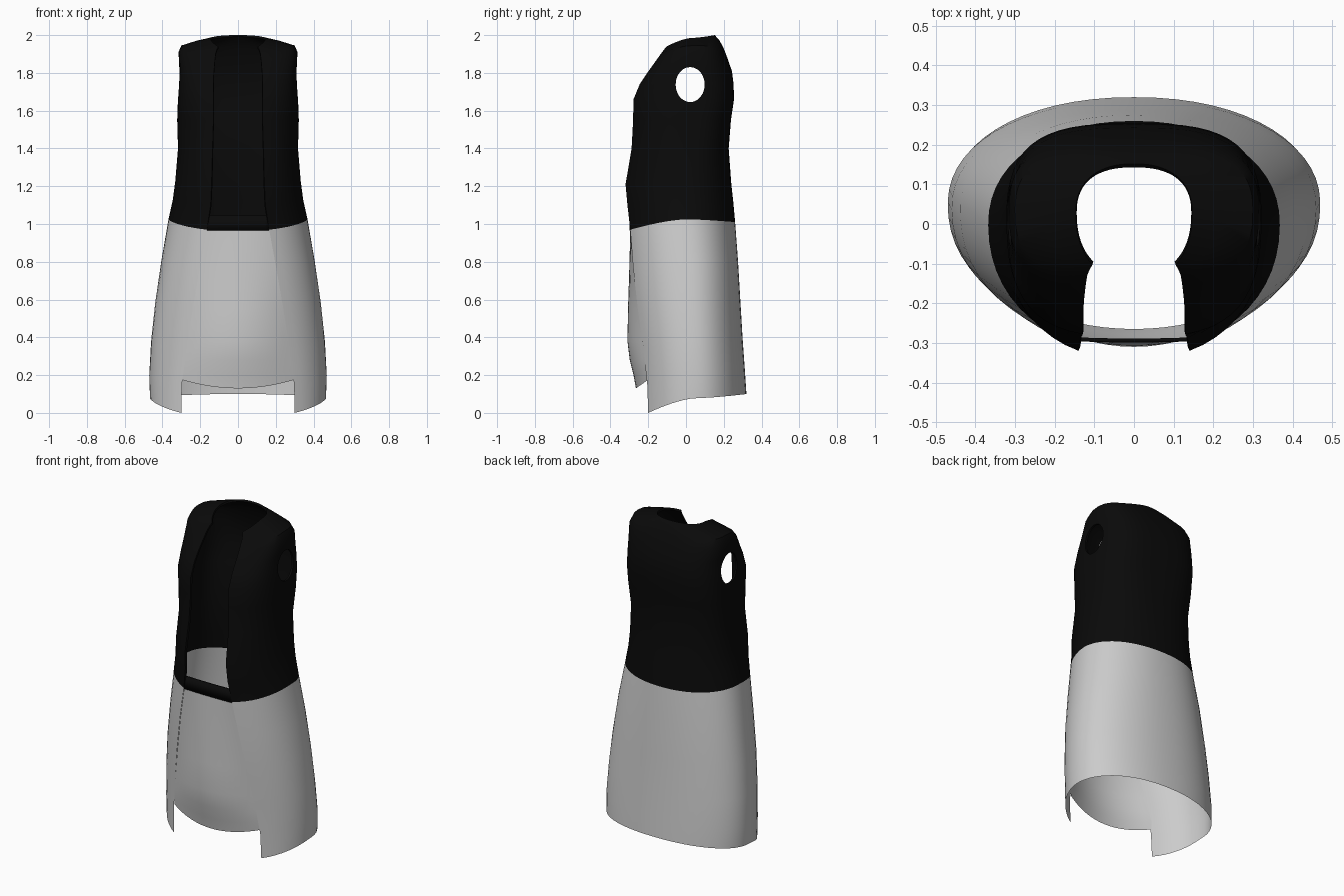
import bpy, bmesh, math

cube = bpy.data.objects.get("Cube")
if cube:
    bpy.data.objects.remove(cube, do_unlink=True)


def material(name, value):
    m = bpy.data.materials.new(name)
    m.use_nodes = True
    m.diffuse_color = (value, value, value, 1)
    m.node_tree.nodes["Principled BSDF"].inputs["Base Color"].default_value = m.diffuse_color
    return m


BLACK = material("black cloth", 0.003)
GREY = material("grey cloth", 0.6)


def loft(name, rows, mat, closed=False):
    """Skin a list of equally long point rows into a smooth sheet."""
    bm = bmesh.new()
    grid = [[bm.verts.new(p) for p in row] for row in rows]
    n = len(grid[0])
    for low, high in zip(grid, grid[1:]):
        for i in range(n if closed else n - 1):
            j = (i + 1) % n
            bm.faces.new((low[i], low[j], high[j], high[i]))
    if closed:
        bm.faces.new(grid[0])
        bm.faces.new(grid[-1])
        bmesh.ops.recalc_face_normals(bm, faces=bm.faces)
    mesh = bpy.data.meshes.new(name)
    bm.to_mesh(mesh)
    bm.free()
    mesh.materials.append(mat)
    obj = bpy.data.objects.new(name, mesh)
    bpy.context.collection.objects.link(obj)
    return obj


def smooth(obj):
    bpy.ops.object.select_all(action="DESELECT")
    obj.select_set(True)
    bpy.context.view_layer.objects.active = obj
    bpy.ops.object.shade_smooth_by_angle(angle=math.radians(40))


def open_ring(half, gap, front, back, cy, power, zf, zs, zb, count=48):
    """Rounded cross-section around the body, left open at the front."""
    e = 2 / power
    start = math.asin((gap / half) ** (1 / e))
    depth = (cy - front) / math.cos(start) ** e
    pts = []
    for i in range(count + 1):
        t = start + (2 * math.pi - 2 * start) * i / count
        s, c = math.sin(t), math.cos(t)
        x = half * math.copysign(abs(s) ** e, s)
        reach = abs(c) ** e
        if c > 0:
            y = cy - depth * reach
            z = zs + (zf - zs) * ((cy - y) / (cy - front)) ** 1.5
        else:
            y = cy + (back - cy) * reach
            z = zs + (zb - zs) * reach ** 1.5
        pts.append((x, y, z))
    return pts


# Vest: half width, front gap, front y, back y, centre y, squareness, z front/side/back
vest_rings = [
    (.368, .165, -.295, .26, 0, 2.15, .97, 1.025, 1.01),
    (.345, .145, -.31, .25, 0, 2.2, 1.1, 1.13, 1.12),
    (.332, .14, -.32, .24, 0, 2.3, 1.21, 1.23, 1.21),
    (.318, .135, -.288, .226, .01, 2.5, 1.4, 1.4, 1.4),
    (.322, .13, -.28, .238, .02, 2.8, 1.55, 1.55, 1.55),
    (.318, .13, -.278, .254, .02, 3, 1.66, 1.66, 1.66),
    (.314, .13, -.245, .252, .02, 3, 1.74, 1.75, 1.74),
    (.311, .128, -.205, .243, .02, 3, 1.8, 1.83, 1.81),
    (.315, .122, -.155, .215, .03, 3, 1.87, 1.91, 1.89),
    (.3, .118, -.13, .195, .03, 2.8, 1.905, 1.945, 1.94),
    (.22, .112, -.115, .175, .03, 2.4, 1.925, 1.97, 1.975),
    (.147, .105, -.103, .152, .03, 2.3, 1.94, 1.985, 2.0),
]
vest = loft("vest", [open_ring(*r) for r in vest_rings], BLACK)
solid = vest.modifiers.new("thickness", "SOLIDIFY")
solid.thickness = 0.012
solid.offset = -1

# Armholes: one egg-shaped cutter through both sides
cutter = loft("armhole_cutter", [
    [(x, .022 + .077 * math.cos(a), 1.738 + .093 * math.sin(a))
     for a in (math.tau * i / 24 for i in range(24))] for x in (-.6, .6)], BLACK, closed=True)
cut = vest.modifiers.new("armholes", "BOOLEAN")
cut.operation = "DIFFERENCE"
cut.solver = "EXACT"
cut.object = cutter
graph = bpy.context.evaluated_depsgraph_get()
cut_mesh = bpy.data.meshes.new_from_object(vest.evaluated_get(graph))
vest.modifiers.clear()
vest.data = cut_mesh
bpy.data.objects.remove(cutter, do_unlink=True)
smooth(vest)

# Skirt: flared sheet, same layout of values, top to bottom
skirt_rings = [
    (.466, .3, -.2, .32, .05, 2.15, 0, .078, .1),
    (.47, .297, -.205, .312, .05, 2.15, .15, .2, .22),
    (.46, .275, -.225, .3, .04, 2.15, .33, .38, .39),
    (.438, .24, -.255, .288, .03, 2.15, .55, .59, .59),
    (.405, .202, -.28, .275, .02, 2.15, .77, .81, .81),
    (.368, .165, -.295, .26, 0, 2.15, .97, 1.025, 1.01),
]
smooth(loft("skirt", [open_ring(*r) for r in skirt_rings], GREY))


def bowed_row(half, middle, edge, z_mid, z_edge, count=16):
    """Row across the front, bowed towards the middle."""
    row = []
    for i in range(count + 1):
        s = 2 * i / count - 1
        bow = 1 - s * s
        row.append((half * s, edge + (middle - edge) * bow, z_edge + (z_mid - z_edge) * bow))
    return row


# Front panel: half width, middle y, edge y, middle z, edge z
panel_rows = [
    (.295, -.265, -.2, .13, .175),
    (.3, -.278, -.204, .2, .23),
    (.29, -.298, -.212, .28, .29),
    (.272, -.31, -.224, .38, .38),
    (.24, -.307, -.252, .55, .55),
    (.202, -.3, -.277, .77, .77),
    (.165, -.295, -.292, .97, .97),
]
smooth(loft("front_panel", [bowed_row(*r) for r in panel_rows], GREY))

# Waist strap closing the vest at the bottom of its opening
strap = loft("waist_strap", [bowed_row(.165, -.299, -.295, z, z) for z in (.965, 1.045)], BLACK)
strap_depth = strap.modifiers.new("thickness", "SOLIDIFY")
strap_depth.thickness = 0.01
strap_depth.offset = -1
smooth(strap)
